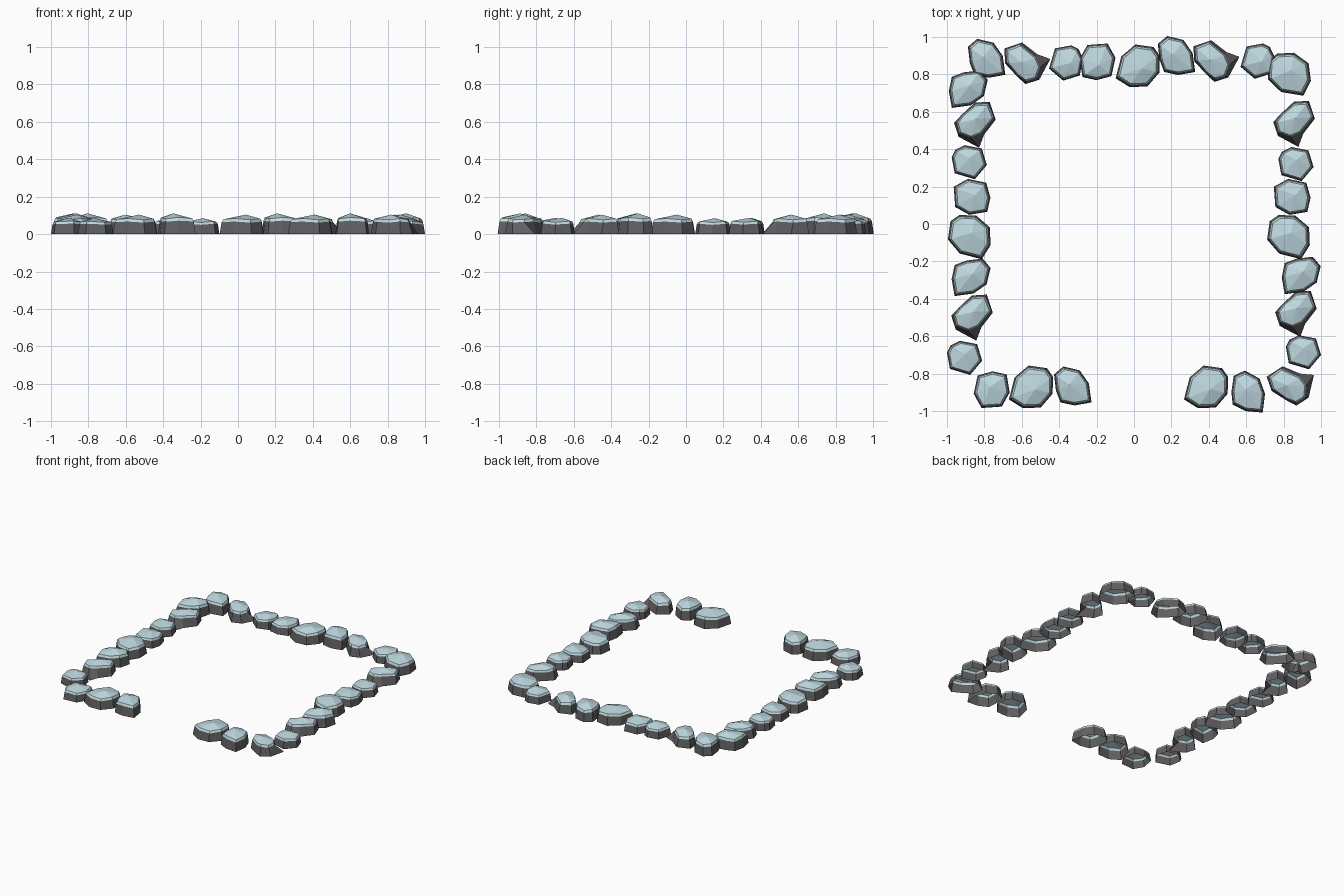
import bpy, bmesh, math
from mathutils import Vector, Matrix

if "Cube" in bpy.data.objects:
    bpy.data.objects.remove(bpy.data.objects["Cube"])


def material(name, rgb):
    m = bpy.data.materials.new(name)
    m.diffuse_color = (*rgb, 1)
    m.use_nodes = True
    m.node_tree.nodes["Principled BSDF"].inputs["Base Color"].default_value = m.diffuse_color
    return m


rock = material("dark rock", (0.12, 0.115, 0.115))
frost = material("pale frost", (0.52, 0.69, 0.75))

# Foot outlines of the five stone shapes, in hundredths of a unit
FOOT = {
    "large": [(-5.3, 11.6), (3.7, 11.3), (11, 5), (11.4, -4.5), (6.7, -12), (-5, -9), (-11.4, -1.5), (-10, 8.3)],
    "flared": [(0, 11.8), (8, 12.3), (11.2, 2.7), (5, -5.3), (2.4, -12.3), (-8.6, -6.4), (-11, 1), (-7, 5.3)],
    "small": [(-2.4, 9), (6.7, 7.2), (9.4, -1.6), (3, -9.2), (-7.8, -6), (-9.4, 2.7), (-7.5, 6.5)],
    "squat": [(-2, 9.6), (7.8, 7.5), (10, -0.5), (8.3, -8), (-1.3, -9.6), (-8.8, -5.4), (-9.6, 5.4)],
    "tall": [(-2.4, 9), (6.2, 10), (10.4, 5), (8.3, -3.7), (1.3, -8.6), (-8.8, -10), (-10.4, -1), (-8.8, 6.6)],
}
# The flared stone has a cap that differs from its foot
FLARED_CAP = [(0.6, 10.8), (7.2, 11.2), (10.2, 3.8), (3.2, -4.6), (-2, -6.8), (-8, -4.5), (-9.4, 0.8), (-6, 5.4)]
HEIGHT = {"large": 0.104, "flared": 0.104, "small": 0.087, "squat": 0.085, "tall": 0.111}

# Stones of each side: shape, x, y, turn in degrees
BACK = [("tall", -.787, .885, 90), ("flared", -.57, .858, 90), ("small", -.363, .86, -90),
        ("squat", -.195, .866, -90), ("large", .02, .845, -90), ("tall", .227, .90, 90),
        ("flared", .44, .87, 90), ("small", .66, .87, -90), ("large", .83, .80, 5)]
LEFT = [("tall", -.885, .72, 0), ("flared", -.85, .53, 0), ("small", -.88, .33, 0),
        ("squat", -.865, .145, 0), ("large", -.88, -.07, 0), ("tall", -.87, -.285, 0),
        ("flared", -.865, -.50, 0), ("small", -.905, -.715, 0)]
RIGHT = [("flared", .855, .535, 0), ("small", .865, .32, 0), ("squat", .845, .145, 0),
         ("large", .825, -.07, 0), ("tall", .893, -.275, 0), ("flared", .865, -.48, 0),
         ("small", .905, -.685, 0)]
FRONT = [("squat", -.76, -.885, 90), ("large", -.55, -.87, -90), ("tall", -.327, -.865, 90),
         ("large", .385, -.87, -90), ("tall", .61, -.895, 75), ("flared", .835, -.865, 105)]


def stone(name, shape, x, y, turn):
    rot = Matrix.Rotation(math.radians(turn), 2)
    foot = [rot @ Vector(p) / 100 for p in FOOT[shape]]
    xs, ys = [p.x for p in foot], [p.y for p in foot]
    mid = Vector(((min(xs) + max(xs)) / 2, (min(ys) + max(ys)) / 2))
    if shape == "flared":
        rim = [rot @ Vector(p) / 100 for p in FLARED_CAP]
    else:
        rim = [p * 0.91 for p in foot]
    c = sum(rim, Vector((0, 0))) / len(rim)
    lip = [c + (p - c) * 0.92 for p in rim]
    h = HEIGHT[shape]
    n = len(foot)

    bm = bmesh.new()

    def ring(points, z, wobble):
        return [bm.verts.new((x + p.x - mid.x, y + p.y - mid.y,
                              z + wobble * math.sin(2.4 * i))) for i, p in enumerate(points)]

    rings = [ring(foot, 0, 0), ring(rim, h * 0.62, 0.003), ring(lip, h * 0.77, 0.004)]
    off = rot @ Vector((0.012, 0.010))
    peak = bm.verts.new((x + c.x - mid.x + off.x, y + c.y - mid.y + off.y, h))
    # Rock wall, then frosted lip and faceted top
    for level in range(2):
        a, b = rings[level], rings[level + 1]
        for i in range(n):
            j = (i + 1) % n
            bm.faces.new((a[i], a[j], b[j], b[i])).material_index = level
    for i in range(n):
        bm.faces.new((rings[2][i], rings[2][(i + 1) % n], peak)).material_index = 1
    bmesh.ops.recalc_face_normals(bm, faces=bm.faces)
    if sum(f.normal.z for f in bm.faces) < 0:
        bmesh.ops.reverse_faces(bm, faces=bm.faces)
    mesh = bpy.data.meshes.new(name)
    bm.to_mesh(mesh)
    bm.free()
    mesh.materials.append(rock)
    mesh.materials.append(frost)
    bpy.context.collection.objects.link(bpy.data.objects.new(name, mesh))


for side, stones in (("back", BACK), ("left", LEFT), ("right", RIGHT), ("front", FRONT)):
    for k, s in enumerate(stones):
        stone(f"{side}_stone_{k + 1}", *s)
